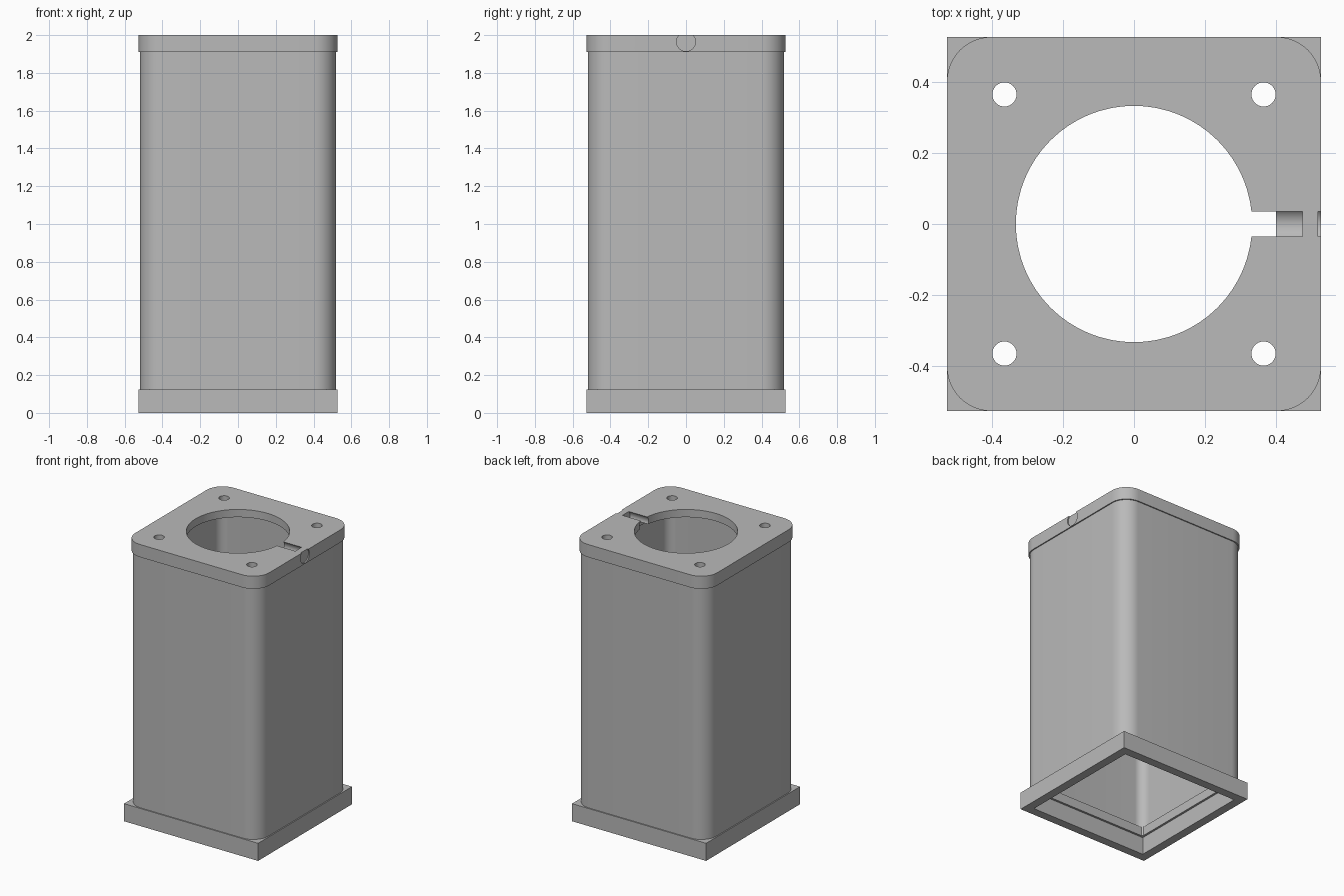
import bpy, bmesh, math
from mathutils import Matrix

if "Cube" in bpy.data.objects:
    bpy.data.objects.remove(bpy.data.objects["Cube"])

GREY = bpy.data.materials.new("mid_grey")
GREY.diffuse_color = (0.49, 0.49, 0.49, 1)
GREY.use_nodes = True
GREY.node_tree.nodes["Principled BSDF"].inputs["Base Color"].default_value = GREY.diffuse_color


def rounded_square(half, radius=0, seg=12):
    """Outline points of a square, with rounded corners when radius > 0."""
    pts = []
    for k in range(4):
        mid = math.radians(45 + 90 * k)
        cx = math.copysign(half - radius, math.cos(mid))
        cy = math.copysign(half - radius, math.sin(mid))
        if radius == 0:
            pts.append((cx, cy))
            continue
        for i in range(seg + 1):
            a = math.pi / 2 * (k + i / seg)
            pts.append((cx + radius * math.cos(a), cy + radius * math.sin(a)))
    return pts


def finish(bm, name):
    bmesh.ops.recalc_face_normals(bm, faces=bm.faces)
    mesh = bpy.data.meshes.new(name)
    bm.to_mesh(mesh)
    bm.free()
    mesh.materials.append(GREY)
    ob = bpy.data.objects.new(name, mesh)
    bpy.context.collection.objects.link(ob)
    return ob


def prism(name, outer, z0, z1, inner=None):
    """Extruded outline; with an inner outline it becomes a hollow ring."""
    bm = bmesh.new()
    n = len(outer)
    loops = [[bm.verts.new((x, y, z)) for x, y in o]
             for o in ([outer, inner] if inner else [outer]) for z in (z0, z1)]
    pairs = [(0, 1), (2, 3), (0, 2), (1, 3)] if inner else [(0, 1)]
    for a, b in pairs:
        for i in range(n):
            j = (i + 1) % n
            bm.faces.new((loops[a][i], loops[a][j], loops[b][j], loops[b][i]))
    if not inner:
        bm.faces.new(loops[0])
        bm.faces.new(loops[1])
    return finish(bm, name)


def rod(radius, length, matrix):
    """Round cutter."""
    bm = bmesh.new()
    bmesh.ops.create_cone(bm, cap_ends=True, segments=64, radius1=radius,
                          radius2=radius, depth=length, matrix=matrix)
    return finish(bm, "cutter")


def drill(radius, x, y):
    return rod(radius, 0.4, Matrix.Translation((x, y, 1.95)))


def side_bore(x0, x1):
    """Cable bore along x, breaking through the top face."""
    m = Matrix.Translation(((x0 + x1) / 2, 0, 1.965)) @ Matrix.Rotation(math.pi / 2, 4, "Y")
    return rod(0.05, x1 - x0, m)


# Square base frame and the narrow lip just above it
prism("base_frame", rounded_square(0.527), 0, 0.125, rounded_square(0.465))
prism("inner_lip", rounded_square(0.47), 0.125, 0.19, rounded_square(0.45))

# Hollow body with rounded corners
body = prism("body_tube", rounded_square(0.519, 0.119), 0.125, 1.91,
             rounded_square(0.465, 0.065))

# Top plate: recess underneath, main bore, cable bore in two parts, corner holes
plate = prism("top_plate", rounded_square(0.527, 0.125), 1.91, 2.0)
cutters = [prism("cutter", rounded_square(0.40), 1.8, 1.945), drill(0.333, 0, 0),
           side_bore(0.25, 0.475), side_bore(0.519, 0.56)]
cutters += [drill(0.034, sx * 0.365, sy * 0.365) for sx in (-1, 1) for sy in (-1, 1)]
bpy.context.view_layer.objects.active = plate
for c in cutters:
    mod = plate.modifiers.new("cut", "BOOLEAN")
    mod.operation = "DIFFERENCE"
    mod.solver = "EXACT"
    mod.object = c
    bpy.ops.object.modifier_apply(modifier=mod.name)
    bpy.data.objects.remove(c)

# Smooth the curved surfaces, keep the edges sharp
for ob in (body, plate):
    bpy.ops.object.select_all(action="DESELECT")
    ob.select_set(True)
    bpy.context.view_layer.objects.active = ob
    bpy.ops.object.shade_smooth_by_angle(angle=math.radians(30))
